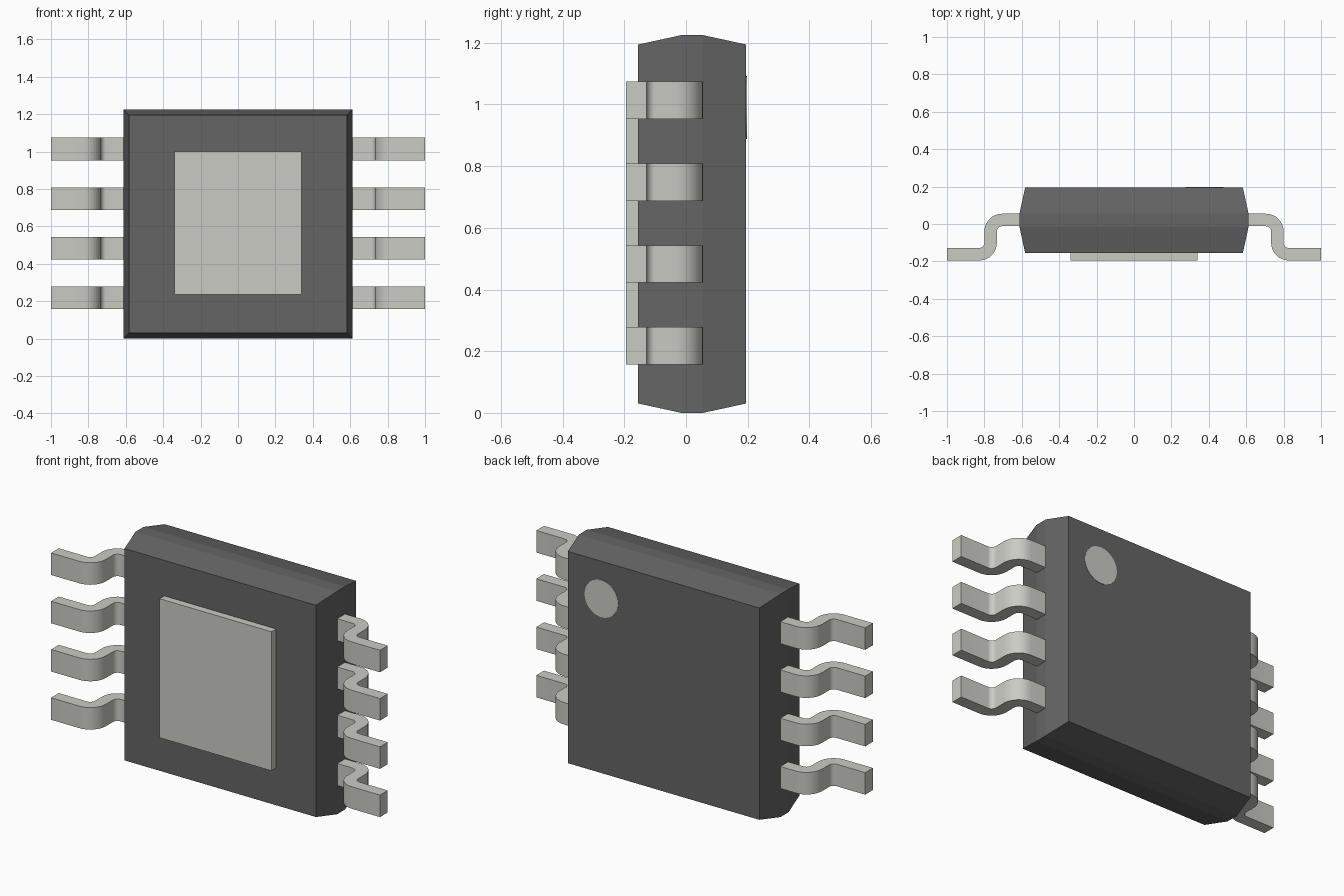
import bpy, bmesh, math
from mathutils import Matrix

if "Cube" in bpy.data.objects:
    bpy.data.objects.remove(bpy.data.objects["Cube"])


def material(name, rgb):
    m = bpy.data.materials.new(name)
    m.diffuse_color = (*rgb, 1)
    m.use_nodes = True
    m.node_tree.nodes["Principled BSDF"].inputs["Base Color"].default_value = m.diffuse_color
    return m


DARK = material("dark_plastic", (0.13, 0.13, 0.13))
METAL = material("tin_metal", (0.6, 0.6, 0.56))


def finish(name, bm, mat):
    bmesh.ops.recalc_face_normals(bm, faces=bm.faces)
    me = bpy.data.meshes.new(name)
    bm.to_mesh(me)
    bm.free()
    me.materials.append(mat)
    ob = bpy.data.objects.new(name, me)
    bpy.context.collection.objects.link(ob)
    return ob


def arc(cx, cy, r, a0, a1, n=8):
    steps = [math.radians(a0 + (a1 - a0) * i / n) for i in range(n + 1)]
    return [(cx + r * math.cos(a), cy + r * math.sin(a)) for a in steps]


# Body: square sections stacked along y, bevelled towards front and back
MID_Z = 0.6125
bm = bmesh.new()
rings = []
for y, h in ((-0.155, 0.582), (-0.015, 0.6125), (0.055, 0.6125), (0.195, 0.582)):
    rings.append([bm.verts.new((sx * h, y, MID_Z + sz * h))
                  for sx, sz in ((-1, -1), (1, -1), (1, 1), (-1, 1))])
for a, b in zip(rings, rings[1:]):
    for i in range(4):
        j = (i + 1) % 4
        bm.faces.new((a[i], a[j], b[j], b[i]))
bm.faces.new(rings[0])
bm.faces.new(rings[-1])
finish("chip_body", bm, DARK)

# Thermal pad on the front face
bm = bmesh.new()
bmesh.ops.create_cube(bm, size=1, matrix=Matrix.Translation((0, -0.17, 0.617))
                      @ Matrix.Diagonal((0.68, 0.05, 0.764, 1)))
finish("thermal_pad", bm, METAL)

# Round orientation mark on the back face
bm = bmesh.new()
bmesh.ops.create_cone(bm, cap_ends=True, segments=32, radius1=0.102, radius2=0.102,
                      depth=0.02, matrix=Matrix.Translation((0.377, 0.187, 0.99))
                      @ Matrix.Rotation(math.pi / 2, 4, 'X'))
finish("orientation_mark", bm, METAL)

# Gull-wing leads: S-shaped profile extruded along z, mirrored to both sides
R_OUT, R_IN = 0.095, 0.028
profile = ([(0.58, 0.055)] + arc(0.705, -0.04, R_OUT, 90, 0)
           + arc(0.828, -0.1, R_IN, 180, 270) + [(1.0, -0.128), (1.0, -0.195)]
           + arc(0.828, -0.1, R_OUT, 270, 180)
           + arc(0.705, -0.04, R_IN, 0, 90) + [(0.58, -0.012)])
for k in range(4):
    z0 = 0.157 + 0.2653 * k
    bm = bmesh.new()
    face = bm.faces.new([bm.verts.new((x, y, z0)) for x, y in profile])
    ext = bmesh.ops.extrude_face_region(bm, geom=[face], use_keep_orig=True)
    bmesh.ops.translate(bm, vec=(0, 0, 0.121),
                        verts=[g for g in ext["geom"] if isinstance(g, bmesh.types.BMVert)])
    lead = finish(f"lead_pair_{k + 1}", bm, METAL)
    bpy.ops.object.select_all(action='DESELECT')
    lead.select_set(True)
    bpy.context.view_layer.objects.active = lead
    bpy.ops.object.shade_smooth_by_angle(angle=math.radians(30))
    lead.modifiers.new("mirror", 'MIRROR').use_axis[0] = True
